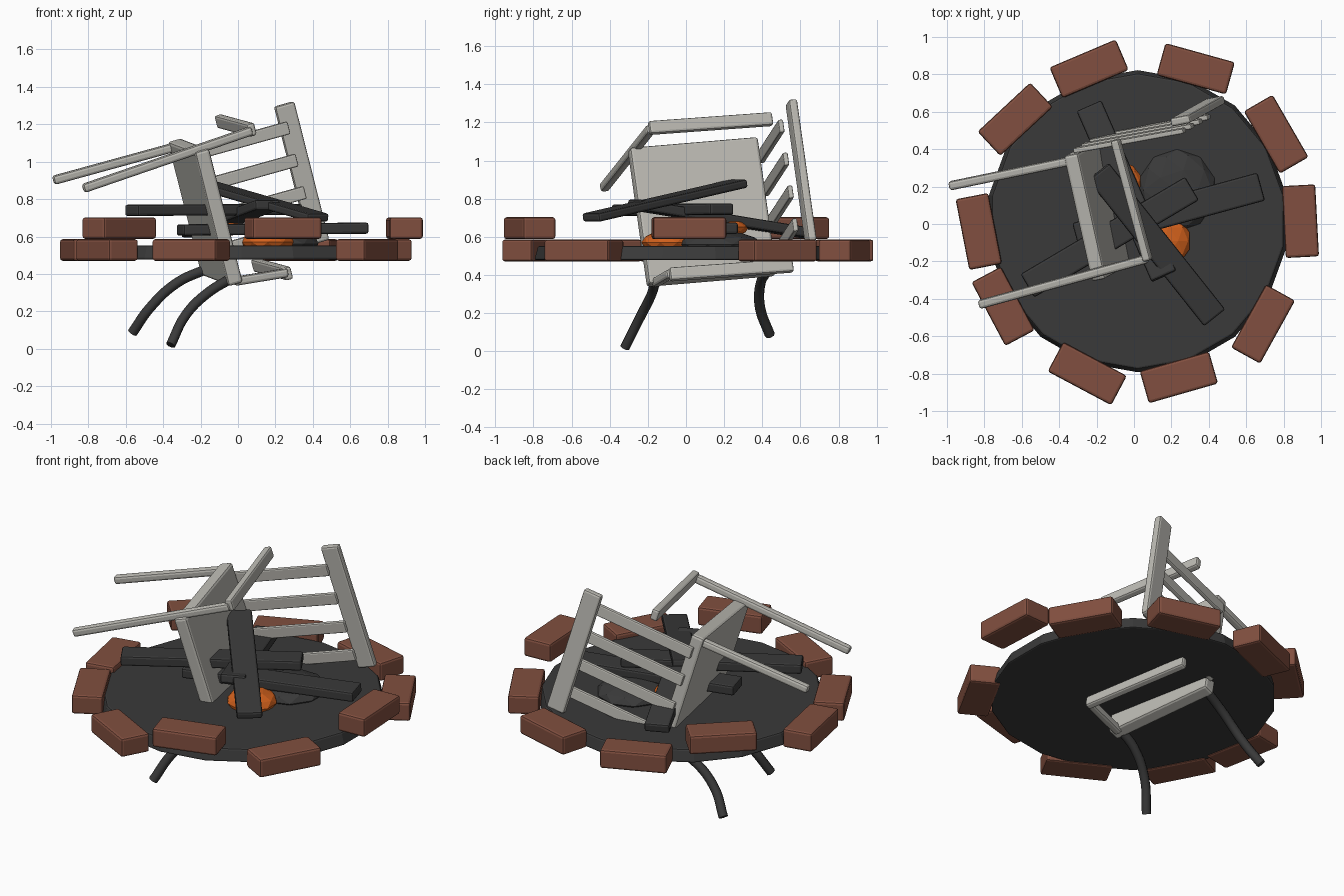
import bpy, math
from mathutils import Vector, Matrix

if "Cube" in bpy.data.objects:
    bpy.data.objects.remove(bpy.data.objects["Cube"])


def material(name, col):
    m = bpy.data.materials.new(name)
    m.diffuse_color = (*col, 1)
    m.use_nodes = True
    m.node_tree.nodes["Principled BSDF"].inputs["Base Color"].default_value = m.diffuse_color
    return m


CHAR = material("charcoal", (0.042, 0.042, 0.042))
BRICK = material("brick red", (0.22, 0.078, 0.05))
WOOD = material("pale grey wood", (0.50, 0.49, 0.45))
EMBER = material("ember orange", (0.65, 0.12, 0.012))


def finish(ob, name, mat, bevel=0.0):
    ob.name = name
    ob.data.materials.append(mat)
    if bevel:
        b = ob.modifiers.new("bevel", 'BEVEL')
        b.width = bevel
        b.segments = 2
    return ob


def box(name, mat, centre, axes, size, bevel=0.012):
    """Box with the given three axes (columns) and full sizes."""
    bpy.ops.mesh.primitive_cube_add(size=1)
    ob = bpy.context.object
    ob.data.transform(Matrix.Diagonal((*size, 1)))
    rot = Matrix([Vector(a) for a in axes]).transposed().to_4x4()
    ob.matrix_world = Matrix.Translation(centre) @ rot
    return finish(ob, name, mat, bevel)


def bar(name, mat, p, q, width, thick, wide_dir, bevel=0.012):
    """Straight bar from p to q, its width lying along wide_dir."""
    p, q = Vector(p), Vector(q)
    d = (q - p).normalized()
    w = Vector(wide_dir)
    w = (w - d * w.dot(d)).normalized()
    return box(name, mat, (p + q) / 2, (w, d.cross(w), d),
               (width, thick, (q - p).length), bevel)


# Fire bed
bpy.ops.mesh.primitive_cone_add(vertices=18, radius1=0.81, radius2=0.79, depth=0.075,
                                location=(0.02, 0.015, 0.515))
finish(bpy.context.object, "ash_bed", CHAR, 0.01)

# Ring of bricks: x, y, angle, height
ring = [(-0.24, 0.83, 23, 0), (0.33, 0.83, -15.5, 0), (0.76, 0.48, -60, 0),
        (0.89, 0.015, 93, 1), (0.69, -0.535, 61, 0), (0.24, -0.82, 16, 1),
        (-0.25, -0.80, -28, 0), (-0.70, -0.44, -62, 0), (-0.83, -0.04, -79, 0),
        (-0.635, 0.56, 43, 1)]
for i, (x, y, a, up) in enumerate(ring):
    r = Matrix.Rotation(math.radians(a), 3, 'Z')
    box(f"brick_{i + 1}", BRICK, (x, y, 0.645 if up else 0.528),
        (r.col[0], r.col[1], r.col[2]), (0.385, 0.178, 0.115), 0.014)

# Charred boards
logs = [((-0.19, 0.28, 0.88), (0.43, -0.50, 0.70), 0.145, 0.045),
        ((-0.31, -0.07, 0.635), (0.68, 0.20, 0.645), 0.155, 0.06),
        ((-0.57, -0.33, 0.74), (0.31, 0.19, 0.745), 0.145, 0.06),
        ((0.16, -0.28, 0.77), (-0.24, 0.63, 0.62), 0.145, 0.055)]
for i, (p, q, w, t) in enumerate(logs):
    side = (Vector(q) - Vector(p)).cross(Vector((0, 0, 1)))
    bar(f"charred_board_{i + 1}", CHAR, p, q, w, t, side)


# Embers and ash lump
def lump(name, mat, loc, scale):
    bpy.ops.mesh.primitive_ico_sphere_add(subdivisions=2, radius=1, location=loc)
    ob = bpy.context.object
    ob.data.transform(Matrix.Diagonal((*scale, 1)))
    finish(ob, name, mat)


lump("ember_front", EMBER, (0.16, -0.09, 0.57), (0.145, 0.145, 0.065))
lump("ember_back", EMBER, (-0.07, 0.23, 0.65), (0.11, 0.10, 0.05))
lump("ash_lump", CHAR, (0.23, 0.18, 0.56), (0.21, 0.22, 0.07))

# Tipped chair frame: back, side and up directions
C = Vector((-0.175, 0.085, 0.73))
S = Vector((-0.243, -0.135, 0.96)).normalized()
U = Vector((0.948, 0.19, 0.25))
U = (U - S * U.dot(S)).normalized()
B = S.cross(U)


def at(b, s, u):
    return C + B * b + S * s + U * u


box("chair_seat", WOOD, C, (B, S, U), (0.69, 0.745, 0.08), 0.015)

# Top rail and back slats
box("top_rail", WOOD, at(0.41, 0.005, 0.64), (B, S, U), (0.045, 0.77, 0.11))
for i in range(4):
    s = -0.27 + 0.18 * i
    bar(f"back_slat_{i + 1}", WOOD, at(0.355, s, 0.0), at(0.345, s, 0.62), 0.07, 0.028, S, 0.008)

# Arms on both sides
for side, name in ((1, "upper"), (-1, "lower")):
    bar(f"{name}_arm", WOOD, at(-0.29, side * 0.40, 0.30), at(0.38, side * 0.40, 0.27),
        0.07, 0.045, S)

# Intact legs, and the arm post left on the burnt side
bar("front_leg", WOOD, at(-0.35, 0.35, -0.68), at(-0.28, 0.395, 0.30), 0.048, 0.048, S, 0.014)
bar("rear_leg", WOOD, at(0.305, 0.345, -0.70), at(0.31, 0.34, 0.0), 0.048, 0.048, S, 0.014)
bar("lower_arm_post", WOOD, at(-0.30, -0.36, 0.0), at(-0.28, -0.395, 0.30), 0.048, 0.048, S, 0.014)


# Burnt, drooping legs
def tube(name, pts, r):
    cu = bpy.data.curves.new(name, 'CURVE')
    cu.dimensions = '3D'
    cu.bevel_depth = r
    cu.bevel_resolution = 2
    cu.use_fill_caps = True
    cu.resolution_u = 6
    sp = cu.splines.new('BEZIER')
    sp.bezier_points.add(len(pts) - 1)
    for bp, p in zip(sp.bezier_points, pts):
        bp.co = p
        bp.handle_left_type = bp.handle_right_type = 'AUTO'
    ob = bpy.data.objects.new(name, cu)
    bpy.context.collection.objects.link(ob)
    finish(ob, name, CHAR)


tube("burnt_front_leg", [(-0.03, -0.16, 0.38), (-0.16, -0.18, 0.30),
                         (-0.28, -0.24, 0.18), (-0.36, -0.32, 0.02)], 0.027)
tube("burnt_rear_leg", [(-0.16, 0.43, 0.43), (-0.33, 0.39, 0.35),
                        (-0.47, 0.39, 0.22), (-0.565, 0.44, 0.085)], 0.027)
